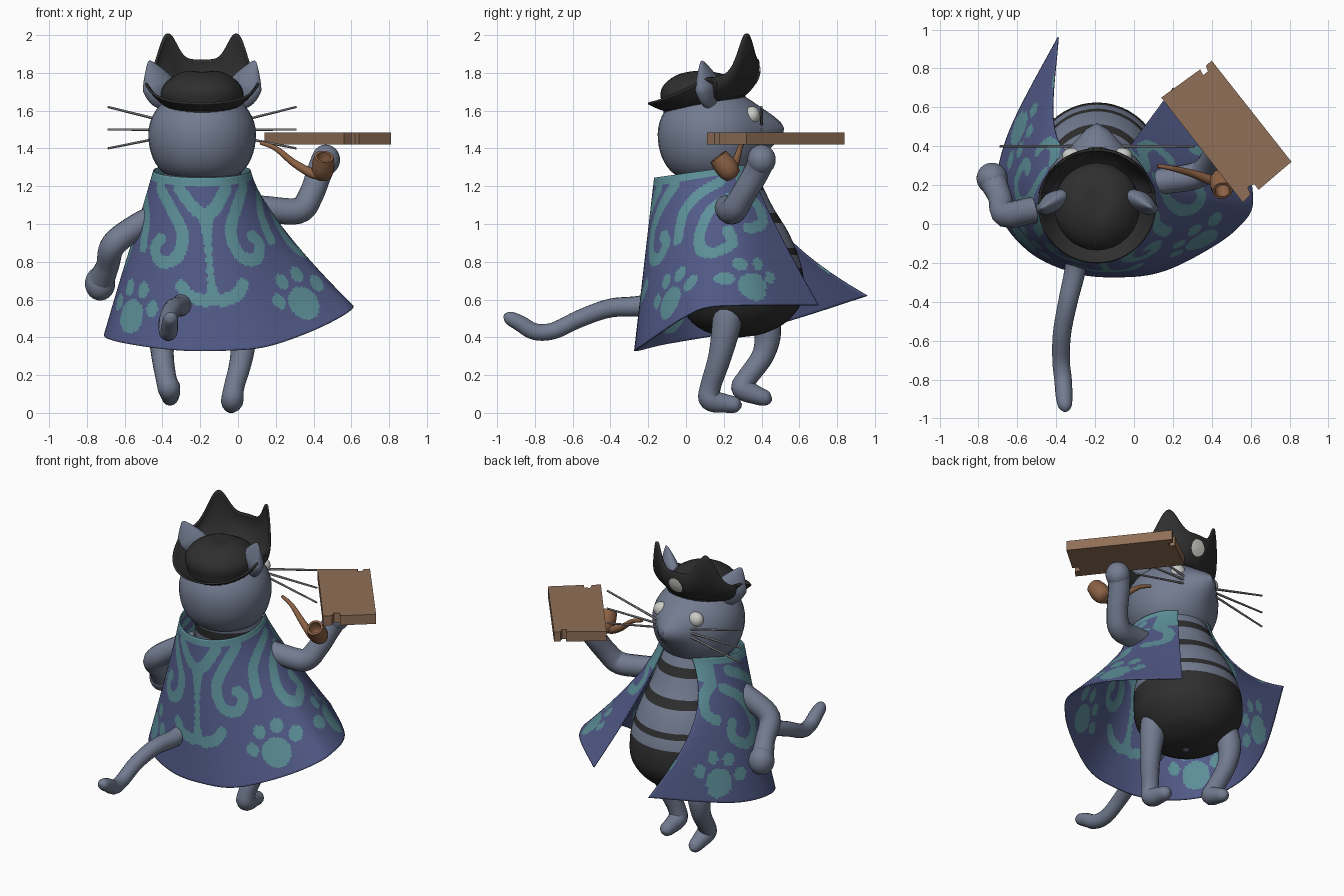
import bpy, bmesh, math
from mathutils import Vector

if "Cube" in bpy.data.objects:
    bpy.data.objects.remove(bpy.data.objects["Cube"])


def material(name, *rgb):
    m = bpy.data.materials.new(name)
    m.use_nodes = True
    m.diffuse_color = (*rgb, 1)
    m.node_tree.nodes["Principled BSDF"].inputs["Base Color"].default_value = (*rgb, 1)
    return m


FUR = material("slate fur", .17, .20, .28)
BLACK = material("black cloth", .028, .028, .028)
PURPLE = material("indigo cloth", .085, .105, .25)
TEAL = material("teal pattern", .11, .28, .32)
WOOD = material("board wood", .28, .16, .095)
PIPE = material("pipe wood", .26, .12, .058)
WHITE = material("eye white", .6, .6, .57)
GREY = material("whisker grey", .28, .28, .3)


def finish(name, bm, mats, angle=50):
    """Turn a bmesh into a shaded object."""
    bmesh.ops.recalc_face_normals(bm, faces=bm.faces)
    me = bpy.data.meshes.new(name)
    bm.to_mesh(me)
    bm.free()
    for m in mats:
        me.materials.append(m)
    ob = bpy.data.objects.new(name, me)
    bpy.context.collection.objects.link(ob)
    bpy.ops.object.select_all(action='DESELECT')
    ob.select_set(True)
    bpy.context.view_layer.objects.active = ob
    bpy.ops.object.shade_smooth_by_angle(angle=math.radians(angle))
    return ob


def loft(name, rows, mats, closed=True, caps=True, rule=None, angle=50):
    """Skin rows of points; rule(row, column, centre) gives the material slot."""
    bm = bmesh.new()
    vs = [[bm.verts.new(p) for p in row] for row in rows]
    n = len(rows[0])
    for i in range(len(rows) - 1):
        for j in range(n if closed else n - 1):
            k = (j + 1) % n
            f = bm.faces.new((vs[i][j], vs[i][k], vs[i + 1][k], vs[i + 1][j]))
            if rule:
                f.material_index = rule(i, j, f.calc_center_median())
    if caps:
        for row in (vs[0], vs[-1]):
            bm.faces.new(row)
    return finish(name, bm, mats, angle)


def spline(pts, t):
    """Catmull-Rom point at parameter t, counted in control points."""
    i = min(int(t), len(pts) - 2)
    f = t - i
    a, b, c, d = (Vector(pts[max(0, min(k, len(pts) - 1))]) for k in range(i - 1, i + 3))
    return b + .5 * f * (c - a + f * (2 * a - 5 * b + 4 * c - d + f * (3 * (b - c) + d - a)))


def tube(name, pts, mat, sides=14, steps=5):
    """Round limb through (x, y, z, radius) points."""
    line = [spline(pts, k / steps) for k in range((len(pts) - 1) * steps + 1)]
    side, rows = Vector((.3, .9, .2)), []
    for k, p in enumerate(line):
        tan = (line[min(k + 1, len(line) - 1)] - line[max(k - 1, 0)]).to_3d().normalized()
        side = (side - tan * side.dot(tan)).normalized()
        up = tan.cross(side)
        rows.append([p.to_3d() + p[3] * (side * math.cos(a) + up * math.sin(a))
                     for a in (math.tau * j / sides for j in range(sides))])
    return loft(name, rows, [mat])


def ball(name, c, r, mat, shape=None):
    bm = bmesh.new()
    bmesh.ops.create_uvsphere(bm, u_segments=32, v_segments=24, radius=1)
    for v in bm.verts:
        if shape:
            shape(v.co)
        v.co = Vector(c) + Vector([v.co[k] * r[k] for k in range(3)])
    return finish(name, bm, [mat])


CX = -.19
TURN = [math.tau * j / 48 for j in range(48)]


# Head with pointed muzzle and full jaw
def head_shape(p):
    if p.z < 0:
        s = max(1 - p.z ** 2, .001) ** -.2
        p.x, p.y = p.x * s, p.y * s
    if p.y > 0:
        p.y += .36 * math.exp(-(p.x / .36) ** 2 - ((p.z - .12) / .4) ** 2)


ball("head", (CX, .135, 1.475), (.285, .285, .25), FUR, head_shape)

# Pear shaped body: striped chest and black shorts
PROFILE = [(.40, .02, .27), (.42, .14, .27), (.48, .25, .28), (.58, .32, .29), (.68, .335, .29),
           (.80, .325, .28), (.95, .285, .26), (1.1, .235, .22), (1.3, .2, .16)]
body = [spline(PROFILE, k / 8) for k in range((len(PROFILE) - 1) * 8 + 1)]
loft("body", [[(CX + r * math.cos(a), cy + r * math.sin(a), z) for a in TURN] for z, r, cy in body],
     [FUR, BLACK], rule=lambda i, j, c: int(c.z < .77 or any(abs(c.z - s) < .024 for s in (.855, 1.03, 1.2))))

# Limbs and tail
tube("right_leg", [(.0, .22, .62, .08), (.03, .22, .5, .08), (.02, .18, .3, .062), (-.02, .13, .14, .055),
                   (-.03, .13, .07, .06), (-.035, .21, .05, .05), (-.035, .27, .042, .04),
                   (-.035, .295, .04, .008)], FUR)
tube("left_leg", [(-.38, .38, .6, .08), (-.4, .43, .45, .075), (-.4, .41, .31, .06), (-.38, .32, .18, .055),
                  (-.365, .3, .13, .06), (-.36, .37, .095, .05), (-.36, .43, .075, .038),
                  (-.36, .455, .07, .008)], FUR)
tube("left_arm", [(-.36, .1, 1.08, .065), (-.53, .07, .99, .068), (-.66, .05, .89, .068),
                  (-.69, .14, .78, .062), (-.725, .22, .7, .072)], FUR)
ball("left_hand", (-.73, .235, .685), (.08, .08, .09), FUR)
tube("right_arm", [(.0, .2, 1.1, .065), (.15, .22, 1.08, .068), (.32, .25, 1.07, .07), (.385, .3, 1.15, .066),
                   (.43, .37, 1.27, .068), (.46, .4, 1.34, .072)], FUR)
ball("right_hand", (.465, .4, 1.34), (.075, .075, .08), FUR)
tube("tail", [(-.28, -.02, .64, .055), (-.3, -.22, .57, .055), (-.34, -.4, .555, .05), (-.37, -.56, .5, .047),
              (-.375, -.7, .435, .045), (-.365, -.8, .43, .045), (-.36, -.88, .475, .043),
              (-.355, -.94, .505, .034), (-.355, -.965, .515, .008)], FUR)

# Cape: neckline lofted to a flared hem, open at the face side
HEM = [(-.39, .96, .62), (-.65, .45, .46), (-.7, .1, .4), (-.55, -.13, .36), (-.3, -.25, .33), (-.05, -.27, .33),
       (.15, -.24, .35), (.36, -.14, .42), (.53, -.02, .5), (.61, .12, .56), (.53, .38, .57), (.2, .7, .57)]
BACK, COLS, ROWS = 4.75, 240, 80


def cape_point(i, v):
    step = 24.3 if i > BACK else 33.4
    a = math.radians(-90 + (i - BACK) * step)
    front = (1 + math.sin(a)) / 2
    neck = Vector((CX + .255 * math.cos(a), .1 + .265 * math.sin(a), 1.245 + .075 * front))
    hem = spline(HEM, i)
    swept = max(0, 1 - i / 2)
    s = v ** (1 + .35 * max(0, math.cos(a)) + swept)
    p = neck.lerp(hem, s)
    return Vector((p.x - .1 * swept * math.sin(math.pi * v), p.y, neck.z + (hem.z - neck.z) * v))


# Pattern strokes in (distance from spine, height) cape coordinates
STROKES = [
    [(1.1, .07), (.5, .17), (0, .27), (0, .67), (.65, .69), (1, .63)],
    [(2.2, .07), (1.4, .2), (.95, .33), (1.15, .46), (1.7, .5), (2.05, .43), (1.85, .37)],
    [(2.65, .43), (2.8, .27), (3.4, .17), (4.4, .1)],
    [(4.9, .22), (4.1, .29), (3.7, .42), (3.75, .55), (4.3, .61), (4.85, .55), (4.75, .46)],
    [(5.5, .2), (5.9, .3), (5.8, .42), (5.4, .45)]]
LINES = [[spline(s, k / 8) for k in range((len(s) - 1) * 8 + 1)] for s in STROKES]
PAWS = [(2.6, .84), (5.25, .87)]
TOES = [(-.135, .05), (-.055, .13), (.055, .13), (.135, .05)]


def cape_colour(row, col, c):
    v = (row + .5) / ROWS
    i = (col + .5) / COLS * (len(HEM) - 1)
    wide = (cape_point(i + .1, v) - cape_point(i - .1, v)).length / .2
    w = i - BACK
    if w < 0:
        w, wide = -w * 1.33, wide / 1.33
    if v < .05 or (v < .2 and w > 5.2):
        return 1
    for line in LINES:
        if any(math.hypot((w - p.x) * wide, (v - p.y) * .88) < .033 for p in line):
            return 1
    for pw, pv in PAWS:
        x, y = (w - pw) * wide, (pv - v) * .8
        if math.hypot(x, y * 1.1) < .088 or any(math.hypot(x - a, y - b) < .038 for a, b in TOES):
            return 1
    return 0


cape = loft("cape", [[cape_point(c / COLS * (len(HEM) - 1), r / ROWS) for c in range(COLS + 1)]
                     for r in range(ROWS + 1)], [PURPLE, TEAL], closed=False, caps=False, rule=cape_colour)
thick = cape.modifiers.new("thickness", 'SOLIDIFY')
thick.thickness, thick.offset = .008, 0


# Hat: dented crown, brim turned up into two points over the face
def crown_shape(p):
    if p.z > 0:
        s = 1 + .12 * math.sin(math.pi * p.z)
        p.x, p.y = p.x * s, p.y * s
    if p.z > .6:
        p.z -= .16 * math.exp(-((p.x / .3) ** 2 + ((p.y - .1) / .5) ** 2))


ball("hat_crown", (CX, .09, 1.64), (.21, .215, .19), BLACK, crown_shape)


def brim_point(a, t):
    sx, sy = math.cos(a), math.sin(a)
    off = abs(math.degrees(math.atan2(sx, sy)))
    lift = .04 + .09 * (1 - max(0, -sy)) ** 1.5
    lift += .2 * math.exp(-((off - 40) / 17) ** 2) + .06 * math.exp(-(off / 28) ** 2)
    flare = math.sin(t * 1.9) / math.sin(1.9) if sy > .2 else t
    r = .2 + (.1 - .02 * max(0, sy)) * flare
    return Vector((CX + r * sx, .1 + r * sy, 1.6 + .04 * (1 + sy) + lift * t ** 1.3))


DIVS = 120
brim = loft("hat_brim", [[brim_point(math.tau * j / DIVS, k / 20) for j in range(DIVS)] for k in range(21)],
            [BLACK], caps=False)
thick = brim.modifiers.new("thickness", 'SOLIDIFY')
thick.thickness, thick.offset = .012, 0

# Pale oval badge laid on the front of the brim
loft("hat_badge", [[brim_point(math.pi / 2 + .18 * k * math.cos(a), .6 + .25 * k * math.sin(a)) + Vector((0, .012, 0))
                    for a in TURN] for k in (.05, .5, 1)], [WHITE])


# Ears, eyes and whiskers, mirrored about the head
def ear_shape(p):
    s = 1 - .6 * max(0, p.z)
    p.x, p.y = p.x * s, p.y * s


for side, label in ((-1, "left"), (1, "right")):
    ear = ball(label + "_ear", (0, 0, 0), (.095, .05, .135), FUR, ear_shape)
    ear.location = (CX + side * .235, .11, 1.74)
    ear.rotation_euler = (0, side * .4, -side * .55)
    ball(label + "_eye", (CX + side * .13, .35, 1.575), (.05, .042, .048), WHITE)
    for k, (z0, z1) in enumerate(((1.52, 1.62), (1.5, 1.5), (1.48, 1.4))):
        tube(f"{label}_whisker_{k + 1}", [(CX + side * .1, .4, z0, .008), (CX + side * .5, .4, z1, .006)],
             GREY, sides=6, steps=2)

# Tattered wooden board
EDGE = [(.14, .65), (.34, .795), (.355, .765), (.38, .785), (.37, .815), (.4, .84), (.81, .32),
        (.64, .175), (.62, .205), (.585, .19), (.6, .15), (.56, .11)]
loft("board", [[(x, y, z) for x, y in EDGE] for z in (1.42, 1.485)], [WOOD], angle=20)

# Pipe with hollow bowl
tube("pipe_stem", [(.12, .3, 1.43, .01), (.2, .285, 1.4, .014), (.3, .26, 1.32, .02), (.4, .225, 1.265, .026),
                   (.44, .22, 1.27, .025)], PIPE)
BOWL = [(.02, -.075), (.045, -.065), (.058, -.03), (.06, .01), (.052, .065), (.038, .065), (.035, .01), (.01, -.01)]
bowl = loft("pipe_bowl", [[(r * math.cos(a), r * math.sin(a), z) for a in TURN[::3]] for r, z in BOWL], [PIPE])
bowl.location = (.45, .21, 1.305)
bowl.rotation_euler = (.65, .1, 0)
